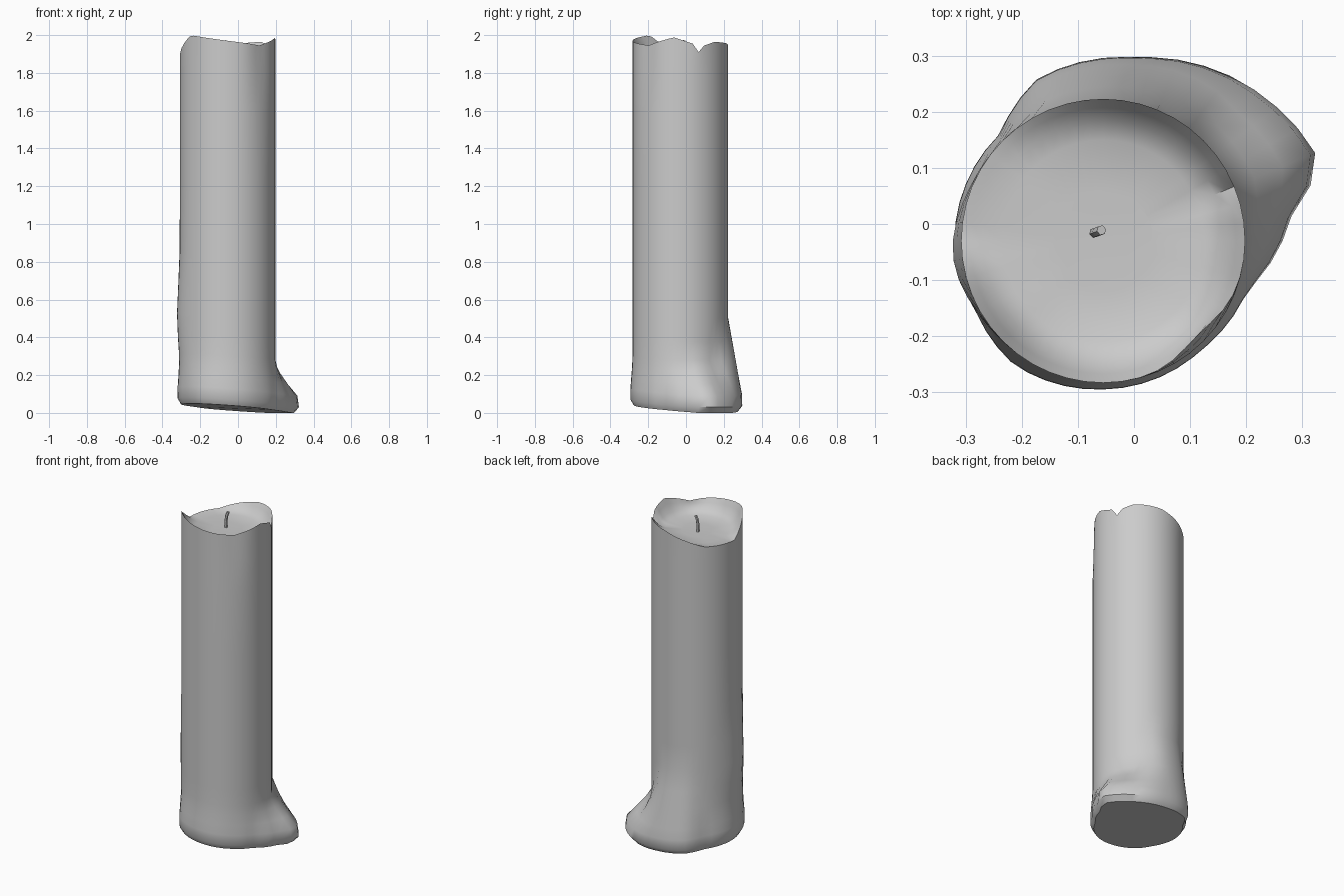
import bpy, bmesh
from math import radians, sin, cos, exp
from mathutils import Vector

cube = bpy.data.objects.get("Cube")
if cube:
    bpy.data.objects.remove(cube)

# One wax colour for the whole candle
wax = bpy.data.materials.new("grey wax")
wax.use_nodes = True
colour = (0.6, 0.6, 0.6, 1)
wax.diffuse_color = colour
wax.node_tree.nodes["Principled BSDF"].inputs["Base Color"].default_value = colour

SEGMENTS = 48
CENTRE = Vector((-0.055, -0.03, 0))
RADIUS = 0.253

# Angle in degrees -> height of the melted rim
RIM = [(-180, 1.88), (-165, 1.93), (-140, 2.0), (-90, 1.97), (-45, 1.945),
       (-8, 1.988), (15, 1.955), (22.5, 1.91), (30, 1.945), (46, 1.965),
       (80, 1.955), (110, 1.92), (135, 1.885), (180, 1.88)]
# Angle -> radius of the spread wax foot
FOOT = [(-180, 0.265), (-150, 0.26), (-126, 0.272), (-91, 0.265), (-48, 0.262),
        (-19, 0.272), (10, 0.345), (17, 0.398), (23, 0.41), (51, 0.373),
        (79, 0.333), (112, 0.312), (134, 0.265), (180, 0.265)]
# Angle -> height where the foot leaves the straight body
REACH = [(-180, 0.25), (-20, 0.25), (45, 0.27), (80, 0.5), (112, 0.5), (150, 0.25), (180, 0.25)]


def lookup(table, a):
    for (a0, v0), (a1, v1) in zip(table, table[1:]):
        if a <= a1:
            return v0 + (v1 - v0) * (a - a0) / (a1 - a0)
    return table[-1][1]


def polar(a, r, z):
    return CENTRE + Vector((r * cos(radians(a)), r * sin(radians(a)), z))


def bump(a, centre, width):
    d = (a - centre + 180) % 360 - 180
    return exp(-(d / width) ** 2)


def body_radius(a, z):
    reach = lookup(REACH, a)
    w = min(1, max(0, (reach - z) / (reach - 0.09)))
    r = RADIUS + (lookup(FOOT, a) - RADIUS) * w
    r += 0.016 * bump(a, -174, 22) * exp(-((z - 0.5) / 0.2) ** 2)   # side swelling
    r -= 0.015 * bump(a, -45, 16) * min(1, max(0, (z - 1.65) / 0.3))  # dent under the rim
    return r


def underside(a, r):
    p = polar(a, r, 0)
    return max(0, 0.023 - 0.07 * p.x - 0.05 * p.y)


angles = [-180 + 360 * i / SEGMENTS for i in range(SEGMENTS)]
bm = bmesh.new()
rings = []


def add_ring(point):
    rings.append([bm.verts.new(point(a)) for a in angles])


# Underside and outer wall
def bottom_edge(a):
    r = body_radius(a, 0.03) * 0.93
    return polar(a, r, underside(a, r))


def wall(z):
    def point(a):
        r = body_radius(a, z)
        low = underside(a, r) + 0.03
        return polar(a, r, low + (z - 0.04) * (1.8 - low) / 1.76)
    return point


add_ring(bottom_edge)
for z in (0.04, 0.1, 0.16, 0.22, 0.28, 0.38, 0.5, 0.65, 0.85, 1.2, 1.6, 1.8):
    add_ring(wall(z))

# Rim and the sunken pool inside it
add_ring(lambda a: polar(a, body_radius(a, 1.95), lookup(RIM, a)))
POOL = 1.875
for radius, height in ((0.237, 0.7), (0.215, 0.3), (0.18, 0.08), (0.09, 0)):
    add_ring(lambda a: polar(a, radius, POOL + height * (lookup(RIM, a) - POOL)))

for low, high in zip(rings, rings[1:]):
    for i in range(SEGMENTS):
        j = (i + 1) % SEGMENTS
        bm.faces.new((low[i], low[j], high[j], high[i]))
bm.faces.new(rings[0][::-1])
bm.faces.new(rings[-1])
bmesh.ops.recalc_face_normals(bm, faces=bm.faces)

mesh = bpy.data.meshes.new("candle_body")
bm.to_mesh(mesh)
bm.free()
body = bpy.data.objects.new("candle_body", mesh)
bpy.context.collection.objects.link(body)
mesh.materials.append(wax)

# Slightly bent wick
curve = bpy.data.curves.new("wick", "CURVE")
curve.dimensions = "3D"
curve.bevel_depth = 0.009
curve.bevel_resolution = 1
curve.use_fill_caps = True
spline = curve.splines.new("POLY")
path = [(-0.07, -0.015, 1.86), (-0.071, -0.016, 1.91), (-0.066, -0.014, 1.95), (-0.058, -0.011, 1.97)]
spline.points.add(len(path) - 1)
for p, co in zip(spline.points, path):
    p.co = (*co, 1)
wick = bpy.data.objects.new("wick", curve)
bpy.context.collection.objects.link(wick)
curve.materials.append(wax)

# Turn the wick into a mesh and smooth both parts
bpy.ops.object.select_all(action="DESELECT")
wick.select_set(True)
bpy.context.view_layer.objects.active = wick
bpy.ops.object.convert(target="MESH")
body.select_set(True)
bpy.ops.object.shade_smooth_by_angle(angle=radians(45))
